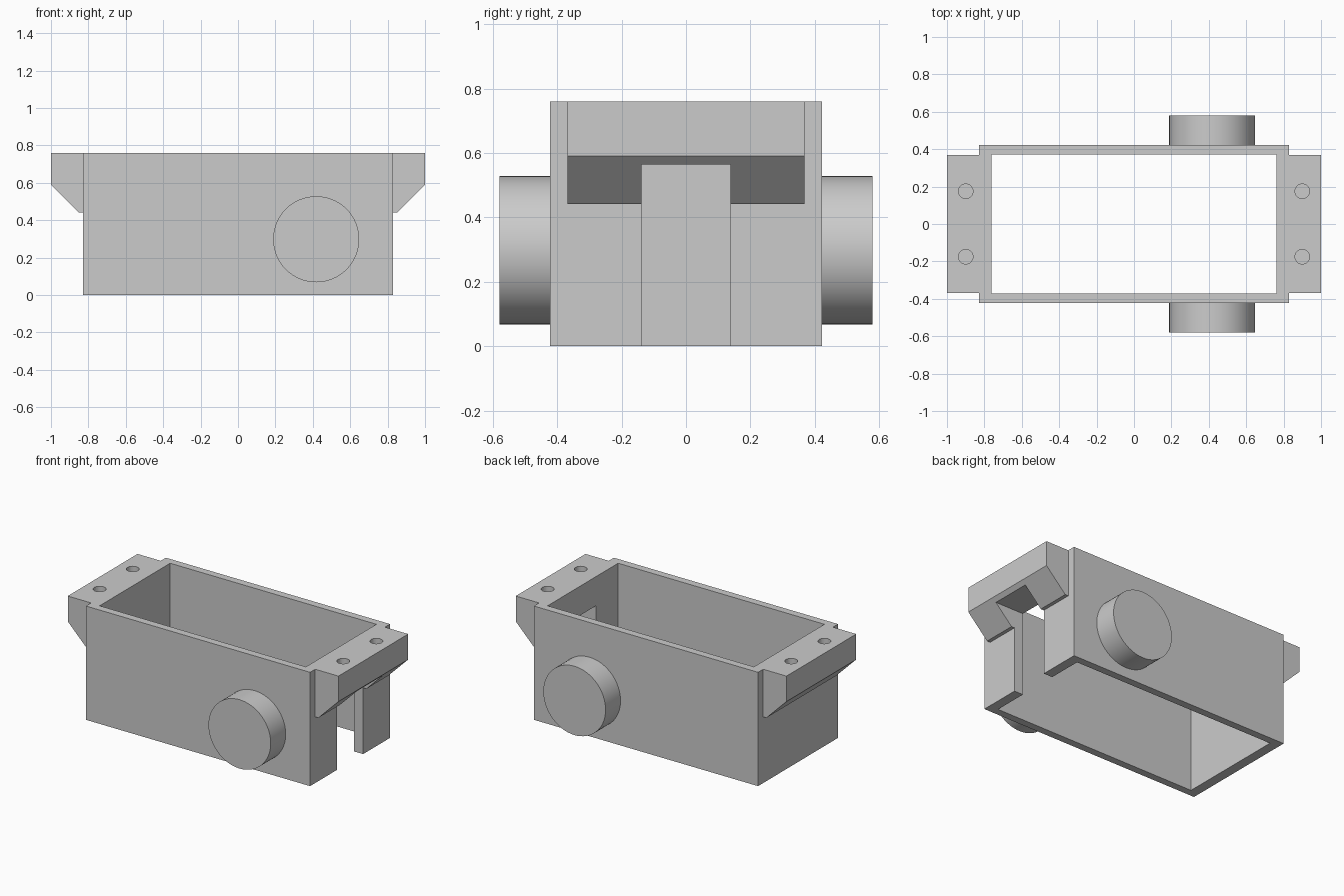
import bpy
import bmesh
from math import pi
from mathutils import Matrix, Vector

default = bpy.data.objects.get("Cube")
if default:
    bpy.data.objects.remove(default, do_unlink=True)

# Main dimensions
HALF_X, HALF_Y, HEIGHT = 0.828, 0.422, 0.76
INNER_X, INNER_Y = 0.762, 0.372
SLOT_HALF, SLOT_TOP = 0.138, 0.565

grey = bpy.data.materials.new("plain grey")
grey.use_nodes = True
GREY = (0.6, 0.6, 0.6, 1)
grey.diffuse_color = GREY
grey.node_tree.nodes["Principled BSDF"].inputs["Base Color"].default_value = GREY


def make_object(name, bm):
    bmesh.ops.recalc_face_normals(bm, faces=bm.faces)
    mesh = bpy.data.meshes.new(name)
    bm.to_mesh(mesh)
    bm.free()
    mesh.materials.append(grey)
    obj = bpy.data.objects.new(name, mesh)
    bpy.context.collection.objects.link(obj)
    return obj


def box(name, low, high):
    low, high = Vector(low), Vector(high)
    bm = bmesh.new()
    bmesh.ops.create_cube(bm, size=1, matrix=Matrix.Translation((low + high) / 2)
                          @ Matrix.Diagonal((*(high - low), 1)))
    return make_object(name, bm)


def cylinder(name, centre, radius, depth, rotation=Matrix(), segments=32):
    bm = bmesh.new()
    bmesh.ops.create_cone(bm, cap_ends=True, segments=segments, radius1=radius,
                          radius2=radius, depth=depth,
                          matrix=Matrix.Translation(centre) @ rotation)
    return make_object(name, bm)


def prism(name, profile, half_width):
    """Extrude an x-z profile along y."""
    bm = bmesh.new()
    face = bm.faces.new([bm.verts.new((x, -half_width, z)) for x, z in profile])
    out = bmesh.ops.extrude_face_region(bm, geom=[face])
    moved = [v for v in out["geom"] if isinstance(v, bmesh.types.BMVert)]
    bmesh.ops.translate(bm, verts=moved, vec=(0, 2 * half_width, 0))
    return make_object(name, bm)


def cut(obj, cutter):
    mod = obj.modifiers.new("cut", "BOOLEAN")
    mod.operation = "DIFFERENCE"
    mod.solver = "EXACT"
    mod.object = cutter
    cutter.hide_render = True
    cutter.hide_set(True)
    cutter.display_type = "WIRE"


def smooth(obj):
    bpy.ops.object.select_all(action="DESELECT")
    obj.select_set(True)
    bpy.context.view_layer.objects.active = obj
    bpy.ops.object.shade_smooth_by_angle(angle=pi / 6)


# Open rectangular housing
housing = box("housing", (-HALF_X, -HALF_Y, 0), (HALF_X, HALF_Y, HEIGHT))
cut(housing, box("cavity_cutter", (-INNER_X, -INNER_Y, -0.1), (INNER_X, INNER_Y, 1)))

# Slot through the left end wall and the underside of its flange
slot = box("slot_cutter", (0.7, -SLOT_HALF, -0.1), (1.1, SLOT_HALF, SLOT_TOP))
cut(housing, slot)

# Mounting flanges with blind screw holes
for side, name in ((1, "left"), (-1, "right")):
    profile = [(HALF_X, HEIGHT), (1, HEIGHT), (1, 0.59), (0.852, 0.442), (HALF_X, 0.442)]
    flange = prism(name + "_flange", [(side * x, z) for x, z in profile], 0.368)
    for y, place in ((-0.175, "front"), (0.175, "back")):
        cut(flange, cylinder(f"{name}_{place}_hole_cutter",
                             (side * 0.9, y, HEIGHT), 0.039, 0.24))
    if side > 0:
        cut(flange, slot)
    smooth(flange)

# Round bosses on the long walls
for side, name in ((-1, "front_boss"), (1, "back_boss")):
    boss = cylinder(name, (0.418, side * (HALF_Y + 0.58) / 2, 0.298), 0.23,
                    0.58 - HALF_Y, Matrix.Rotation(pi / 2, 4, "X"), 64)
    smooth(boss)
